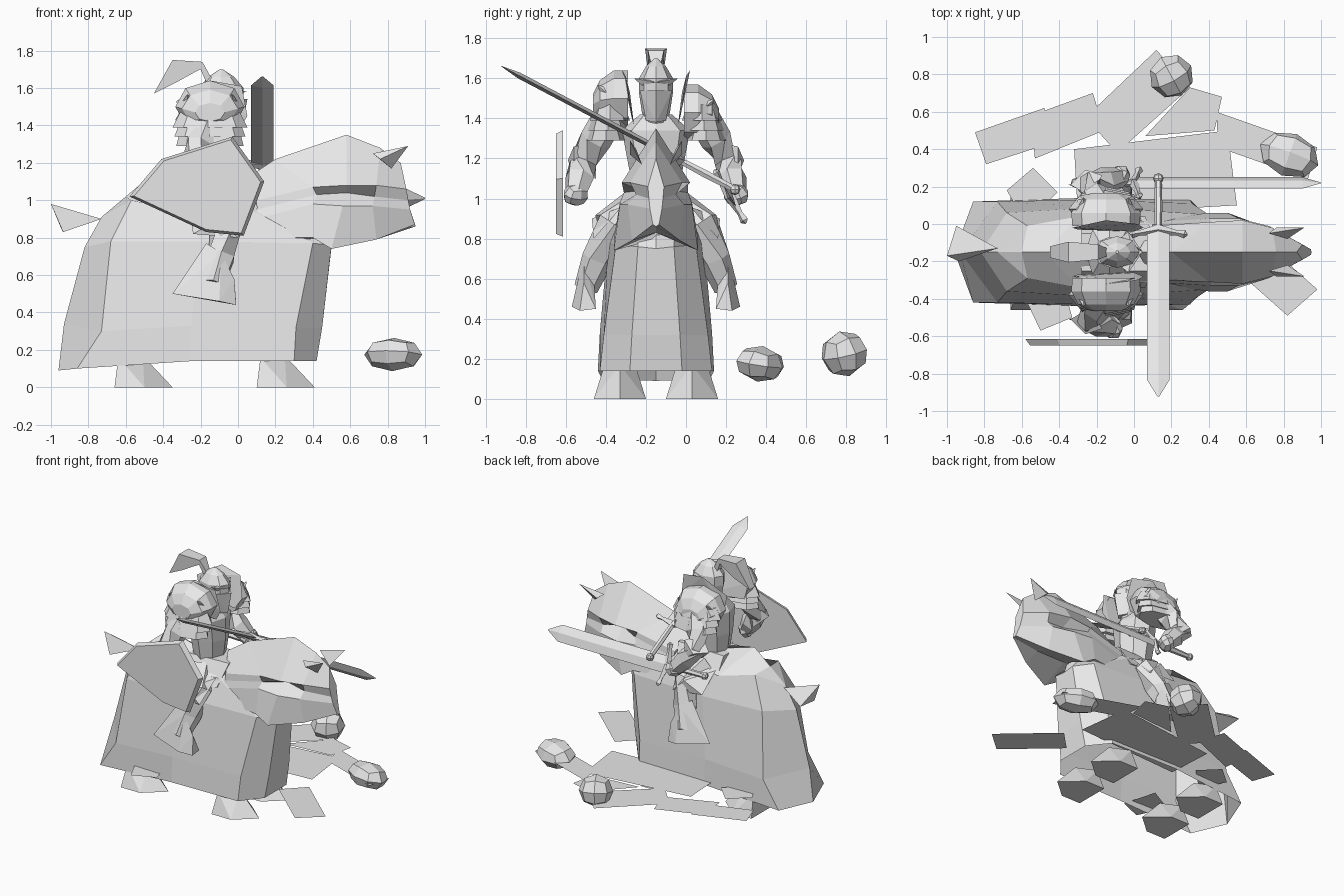
import bpy
import bmesh
import math
from mathutils import Vector, Matrix

default_cube = bpy.data.objects.get("Cube")
if default_cube:
    bpy.data.objects.remove(default_cube, do_unlink=True)

MID = -0.15            # symmetry plane of horse and rider
SIDES = (("right", -1), ("left", 1))

stone_grey = bpy.data.materials.new("stone grey")
stone_grey.use_nodes = True
stone_grey.diffuse_color = (.8, .8, .8, 1)
stone_grey.node_tree.nodes["Principled BSDF"].inputs["Base Color"].default_value = (.8, .8, .8, 1)


def finish(name, bm, recalc=True):
    """Turn a bmesh into a flat shaded object."""
    if recalc:
        bmesh.ops.remove_doubles(bm, verts=bm.verts, dist=0.0005)
        bmesh.ops.recalc_face_normals(bm, faces=bm.faces)
    mesh = bpy.data.meshes.new(name)
    bm.to_mesh(mesh)
    bm.free()
    mesh.materials.append(stone_grey)
    obj = bpy.data.objects.new(name, mesh)
    bpy.context.scene.collection.objects.link(obj)
    return obj


def loft(name, rings, cap_start=True, cap_end=True):
    """Skin a list of equal closed rings."""
    bm = bmesh.new()
    loops = [[bm.verts.new(point) for point in ring] for ring in rings]
    count = len(loops[0])
    for lower, upper in zip(loops, loops[1:]):
        for i in range(count):
            j = (i + 1) % count
            bm.faces.new((lower[i], lower[j], upper[j], upper[i]))
    if cap_start:
        bm.faces.new(loops[0])
    if cap_end:
        bm.faces.new(loops[-1])
    return finish(name, bm)


def at(point, side=1):
    """Point given as x, distance from the symmetry plane, z."""
    x, w, z = point
    return Vector((x, MID + side * w, z))


def mirrored_ring(row):
    """Complete a half ring that starts and ends on the symmetry plane."""
    return [at(p) for p in row] + [at(p, -1) for p in reversed(row[1:-1])]


def hull(name, points):
    bm = bmesh.new()
    for point in points:
        bm.verts.new(point)
    result = bmesh.ops.convex_hull(bm, input=bm.verts)
    spare = [v for v in result["geom_interior"] if isinstance(v, bmesh.types.BMVert)]
    bmesh.ops.delete(bm, geom=spare, context="VERTS")
    return finish(name, bm)


def ellipse(center, u, v, sides):
    return [Vector(center) + Vector(u) * math.cos(math.tau * i / sides)
            + Vector(v) * math.sin(math.tau * i / sides) for i in range(sides)]


def limb(name, points, radii, sides=6):
    """Faceted tube through a few points."""
    rings = []
    for i, (point, radius) in enumerate(zip(points, radii)):
        along = points[min(i + 1, len(points) - 1)] - points[max(i - 1, 0)]
        turn = along.to_track_quat("Z", "Y")
        u, v = turn @ Vector((radius, 0, 0)), turn @ Vector((0, radius, 0))
        rings.append(ellipse(point, u, v, sides))
    return loft(name, rings)


def blob(name, center, size, yaw=0):
    """Rounded faceted lump made from a divided box."""
    bm = bmesh.new()
    bmesh.ops.create_cube(bm, size=1)
    bmesh.ops.subdivide_edges(bm, edges=bm.edges, cuts=1, use_grid_fill=True)
    for v in bm.verts:
        v.co = v.co.normalized() * Vector(size)
    bmesh.ops.transform(bm, verts=bm.verts, matrix=Matrix.Translation(center)
                        @ Matrix.Rotation(yaw, 4, "Z") @ Matrix.Rotation(yaw / 2, 4, "X"))
    return finish(name, bm)


def sword(name, origin, along, across, length):
    """Blade, guard, grip and pommel around the guard centre."""
    origin, d, a = Vector(origin), Vector(along).normalized(), Vector(across).normalized()
    n = d.cross(a)
    stations = ((0, .06), (length * .9, .06), (length, .004))
    loft(name + "_blade", [ellipse(origin + d * t, a * w, n * w * .25, 4) for t, w in stations])
    for sign in (-1, 1):
        tips = ((0, .028), (.1, .014), (.14, .022), (.155, .005))
        limb(name + "_guard", [origin + a * sign * t + d * t * .2 for t, r in tips], [r for t, r in tips], 4)
    limb(name + "_grip", [origin, origin - d * .14, origin - d * .29], [.018, .022, .018])
    blob(name + "_pommel", origin - d * .31, (.028, .028, .028))


# Horse cloth: hem, fold, flank, shoulder and back line
cloth_rows = [
    [(-.96, 0, .09), (-.86, .27, .1), (-.25, .29, .14), (.3, .28, .14), (.42, .13, .14), (.42, 0, .14)],
    [(-.93, 0, .34), (-.73, .27, .3), (-.25, .28, .33), (.31, .26, .32), (.45, .12, .32), (.45, 0, .32)],
    [(-.82, 0, .75), (-.68, .21, .78), (-.2, .24, .78), (.4, .2, .77), (.5, .09, .76), (.5, 0, .75)],
    [(-.73, 0, .91), (-.57, .14, 1), (-.3, .19, .94), (.05, .16, .96), (.3, .1, 1), (.45, 0, .9)],
    [(-.73, 0, .91), (-.6, 0, 1.02), (-.47, 0, 1.13), (-.2, 0, 1.05), (.1, 0, 1.06), (.45, 0, .95)],
]
loft("horse_cloth", [mirrored_ring(row) for row in cloth_rows], False, False)

# Hooded neck and head, with a recessed eye line
hood_rows = [
    [(.02, 0, 1.1), (.1, .14, 1), (.1, .15, .95), (.1, .16, .9), (.1, .17, .8), (.2, 0, .74)],
    [(.2, 0, 1.22), (.4, .16, 1.07), (.42, .16, 1.03), (.4, .18, .98), (.4, .21, .8), (.45, 0, .8)],
    [(.58, 0, 1.35), (.58, .17, 1.08), (.58, .08, 1.04), (.56, .18, .97), (.5, .21, .74), (.5, 0, .83)],
    [(.76, 0, 1.28), (.74, .13, 1.08), (.73, .1, 1.02), (.72, .14, .97), (.74, .12, .79), (.74, 0, .83)],
    [(.87, 0, 1.2), (.9, .04, 1.06), (.91, .035, 1), (.92, .03, .95), (.945, .015, .87), (.95, 0, .86)],
]
loft("horse_hood", [mirrored_ring(row) for row in hood_rows])
hull("horse_tail", [(-.73, -.13, .9), (-1, -.17, .98), (-.95, -.01, .86), (-.935, -.2, .83)])
hull("saddle", [at((x, s * w, z)) for s in (-1, 1)
                for x, w, z in ((-.28, .1, 1.05), (-.28, .19, .9), (.06, .19, .9), (.1, .1, 1.06))])

# Rider torso, helmet, brow and plume
torso = ((.9, .13, .16), (1.02, .11, .11), (1.18, .13, .14), (1.34, .13, .17), (1.42, .08, .08))
loft("rider_torso", [ellipse((-.13, MID, z), (a, 0, 0), (0, b, 0), 8) for z, a, b in torso])
helmet = ((1.36, .06, .045), (1.43, .1, .07), (1.53, .12, .085), (1.6, .12, .085), (1.66, .07, .05), (1.7, .008, .008))
loft("helmet", [ellipse((-.09, MID, z), (a, 0, 0), (0, b, 0), 8) for z, a, b in helmet])
hull("visor", [at((x, s * w, z)) for s in (-1, 1)
               for x, w, z in ((-.02, .08, 1.54), (.05, 0, 1.54), (-.03, .05, 1.39), (.02, 0, 1.38))])
plume = ((-.13, .015, 1.63), (-.19, .04, 1.74), (-.35, .055, 1.75), (-.45, .03, 1.57),
         (-.33, .045, 1.63), (-.24, .04, 1.68), (-.2, .03, 1.7), (-.17, .02, 1.63))
loft("plume", [[at(p, s) for p in plume] for s in (-1, 1)])

for label, side in SIDES:
    hull(f"{label}_brow", [at(p, side) for p in
                           ((.045, 0, 1.58), (-.02, .06, 1.6), (-.03, .11, 1.6), (-.02, .07, 1.565), (-.08, .07, 1.58))])

    # Hooves and ears
    for end, x in (("front", .1), ("back", -.66)):
        hull(f"{label}_{end}_hoof", [(x + dx, MID + side * .18 + dy, z) for dx, dy, z in
                                     ((0, -.13, 0), (0, .13, 0), (.16, -.13, 0), (.16, .13, 0), (.31, 0, 0),
                                      (.02, -.08, .16), (.02, .08, .16), (.15, 0, .17))])
    hull(f"{label}_ear", [at(p, side) for p in
                          ((.72, .1, 1.25), (.82, .07, 1.17), (.91, .13, 1.29), (.76, .13, 1.22))])

    # Leg, pointed boot and thigh guard
    limb(f"{label}_leg", [at(p, side) for p in ((-.14, .1, .95), (-.06, .23, .87), (-.09, .29, .7), (-.13, .35, .55))],
         [.1, .09, .08, .06])
    hull(f"{label}_boot", [at(p, side) for p in
                           ((-.35, .36, .5), (-.2, .31, .56), (-.1, .42, .46), (-.01, .3, .45), (-.01, .38, .44),
                            (-.02, .36, .58), (-.09, .36, .72), (-.17, .32, .77))])
    hull(f"{label}_thigh_guard", [at(p, side) for p in
                                  ((-.26, .17, .96), (.04, .17, .96), (-.24, .3, .82), (.0, .31, .8), (-.1, .32, .9))])

    # Layered shoulder armour: the left bowl sits lower
    sink = .07 if side > 0 else 0
    bowl = ((.14, 1.5, .18, .14), (.21, 1.5, .185, .14), (.28, 1.49, .15, .1), (.315, 1.47, .08, .05))
    loft(f"{label}_shoulder", [ellipse(at((-.15, w, z - sink), side), (a, 0, 0), (0, 0, b), 8) for w, z, a, b in bowl])
    for layer in range(3):
        drop = layer * .05
        lame = ((1.47 - drop, .16, .07), (1.39 - drop, .2 - drop * .2, .1))
        loft(f"{label}_shoulder_plate", [ellipse(at((-.15, .23 + drop * .2, z), side), (a, 0, 0), (0, b, 0), 8)
                                         for z, a, b in lame])
    hull(f"{label}_collar_fin", [at(p, side) for p in
                                 ((-.33, .13, 1.53), (-.15, .17, 1.64), (.02, .15, 1.61), (.05, .13, 1.45),
                                  (0, .11, 1.37), (-.3, .12, 1.4), (-.1, .14, 1.5))])
    for x in (-.27, -.15, -.03):
        limb(f"{label}_shoulder_stud", [at((x, .25, 1.53 - sink), side), at((x, .29, 1.565 - sink), side)],
             [.025, .003], 4)

    # Arm, elbow guard and gauntlet
    forward = .04 if side > 0 else 0
    shoulder, elbow = at((-.16, .24, 1.4), side), at((-.24, .36, 1.19), side)
    hand = at((-.12 + forward, .4, 1.02), side)
    limb(f"{label}_arm", [shoulder, (shoulder + elbow) / 2, elbow, (elbow + hand) / 2, hand],
         [.08, .08, .07, .075, .055])
    hull(f"{label}_elbow_guard", [elbow + Vector((x, side * y, z)) for x, y, z in
                                  ((-.1, 0, 0), (.07, .05, .07), (.07, .05, -.07), (-.02, .08, 0),
                                   (0, -.06, .09), (0, -.06, -.09))])
    blob(f"{label}_gauntlet", hand, (.07, .055, .06), side)

# Shield with a bevelled edge
outline = ((-.58, 1.02), (-.41, 1.22), (-.03, 1.34), (.14, 1.1), (.03, .81), (-.17, .83))
loft("shield", [[(-.18 + (x + .18) * k, y, 1.06 + (z - 1.06) * k) for x, z in outline]
                for y, k in ((-.615, 1), (-.65, .94))])

# Two swords
sword("raised_sword", (.13, -.03, 1.19), (0, -.89, .47), (1, 0, 0), 1.01)
sword("level_sword", (.0, .22, 1.01), (1, 0, 0), (0, .5, -.85), 1)

# Loose stones
blob("round_stone", (.2, .79, .225), (.12, .12, .115), .5)
blob("long_stone", (.83, .37, .175), (.165, .12, .09), -.35)

# Flat ground slabs
slabs = [
    [(-.85, .49), (-.48, .62), (-.42, .44), (-.79, .32)],
    [(-.55, .58), (-.22, .7), (-.16, .5), (-.53, .35)],
    [(-.26, .57), (.12, .93), (.3, .73), (-.09, .38)],
    [(.06, .47), (.3, .73), (.47, .68), (.43, .5)],
    [(-.32, .4), (.5, .5), (.55, .1), (-.3, .05)],
    [(.44, .6), (.98, .41), (.93, .24), (.45, .41)],
    [(-.68, .18), (-.54, .3), (-.41, .17), (-.58, 0)],
    [(.46, -.17), (.61, -.02), (.98, -.35), (.82, -.49)],
    [(-.6, -.36), (-.5, -.57), (-.33, -.5), (-.4, -.25)],
]
slab_mesh = bmesh.new()
for i, corners in enumerate(slabs):
    face = slab_mesh.faces.new([slab_mesh.verts.new((x, y, .16 + i * .002)) for x, y in corners])
    face.normal_update()
    if face.normal.z < 0:
        face.normal_flip()
finish("ground_slabs", slab_mesh, recalc=False)
